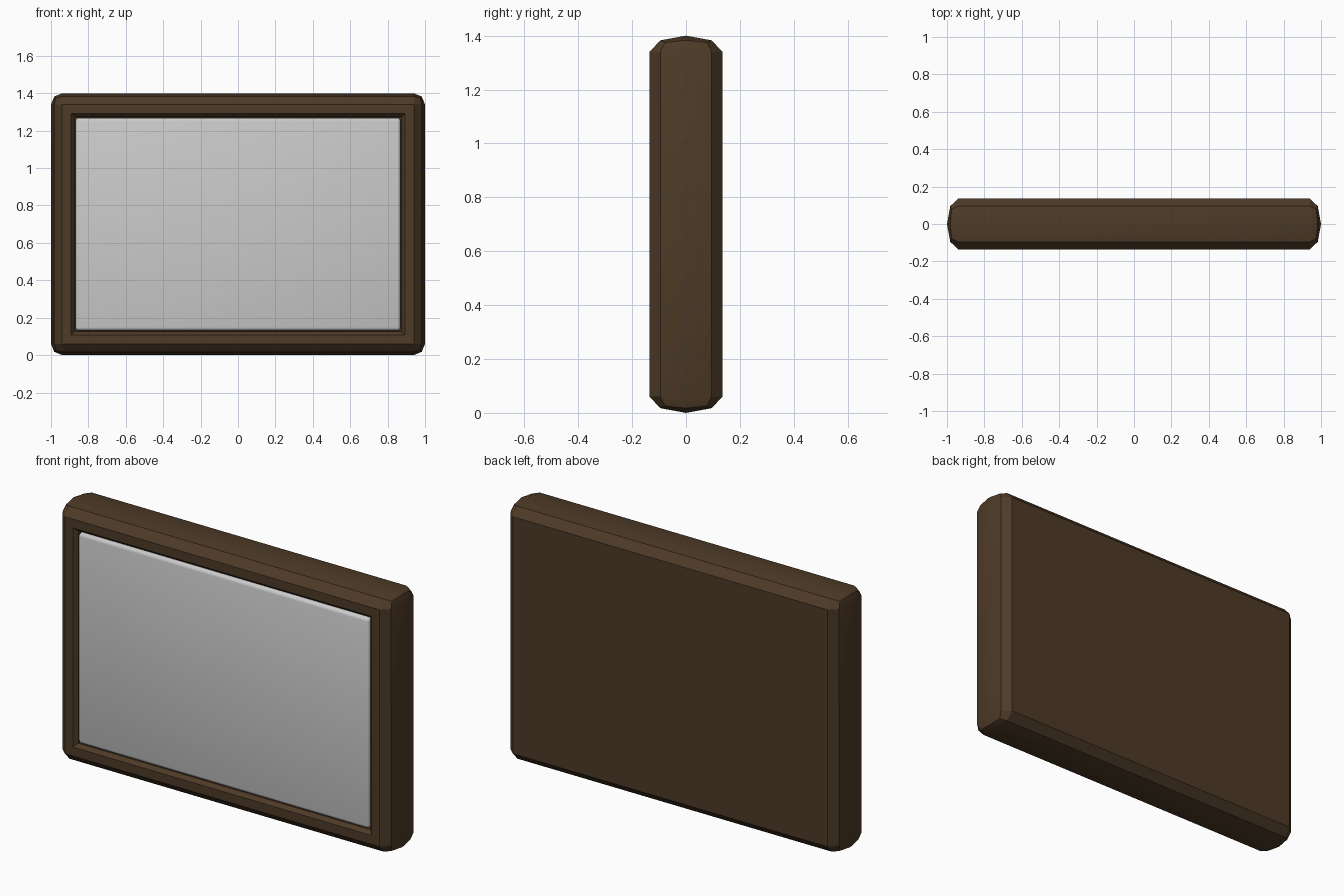
import bpy, bmesh
from mathutils import Matrix, Vector

if "Cube" in bpy.data.objects:
    bpy.data.objects.remove(bpy.data.objects["Cube"])


def rounded_box(size, radius, segments, stretch_y, centre):
    """Box with every edge bevelled, then stretched in depth and moved."""
    bm = bmesh.new()
    bmesh.ops.create_cube(bm, size=1, matrix=Matrix.Diagonal((*size, 1)))
    bmesh.ops.bevel(bm, geom=bm.edges[:], offset=radius, segments=segments,
                    profile=0.5, affect='EDGES')
    bmesh.ops.scale(bm, vec=(1, stretch_y, 1), verts=bm.verts)
    bmesh.ops.remove_doubles(bm, verts=bm.verts[:], dist=0.001)
    bmesh.ops.translate(bm, vec=Vector(centre), verts=bm.verts)
    bmesh.ops.recalc_face_normals(bm, faces=bm.faces[:])
    return bm


def finish(bm, name, colour=None, angle=0.5236):
    mesh = bpy.data.meshes.new(name)
    bm.to_mesh(mesh)
    bm.free()
    obj = bpy.data.objects.new(name, mesh)
    bpy.context.collection.objects.link(obj)
    if colour:
        mat = bpy.data.materials.new(name + "_colour")
        mat.diffuse_color = colour
        mat.use_nodes = True
        mat.node_tree.nodes["Principled BSDF"].inputs["Base Color"].default_value = mat.diffuse_color
        mesh.materials.append(mat)
    bpy.ops.object.select_all(action='DESELECT')
    obj.select_set(True)
    bpy.context.view_layer.objects.active = obj
    bpy.ops.object.shade_smooth_by_angle(angle=angle)
    return obj


# Casing: bevels meet in a ridge around the middle of its thickness
bm = rounded_box((2, 0.1202, 1.4), 0.06, 2, 0.27 / 0.1202, (0, 0, 0.7))

# Recess in the front face: flat rim, sloping lip, short straight wall
bm.normal_update()
front = max((f for f in bm.faces if f.normal.y < -0.99), key=lambda f: f.calc_area())
for thickness, depth in ((0.048, 0), (0.018, -0.02), (0.001, -0.02)):
    bmesh.ops.inset_region(bm, faces=[front], thickness=thickness, depth=depth,
                           use_even_offset=True)
finish(bm, "casing", (0.075, 0.043, 0.02, 1))

# Panel sitting in the recess, with softly rounded edges
bm = rounded_box((1.738, 0.07, 1.138), 0.018, 3, 1, (0, -0.093, 0.7))
finish(bm, "panel", angle=0.7)
